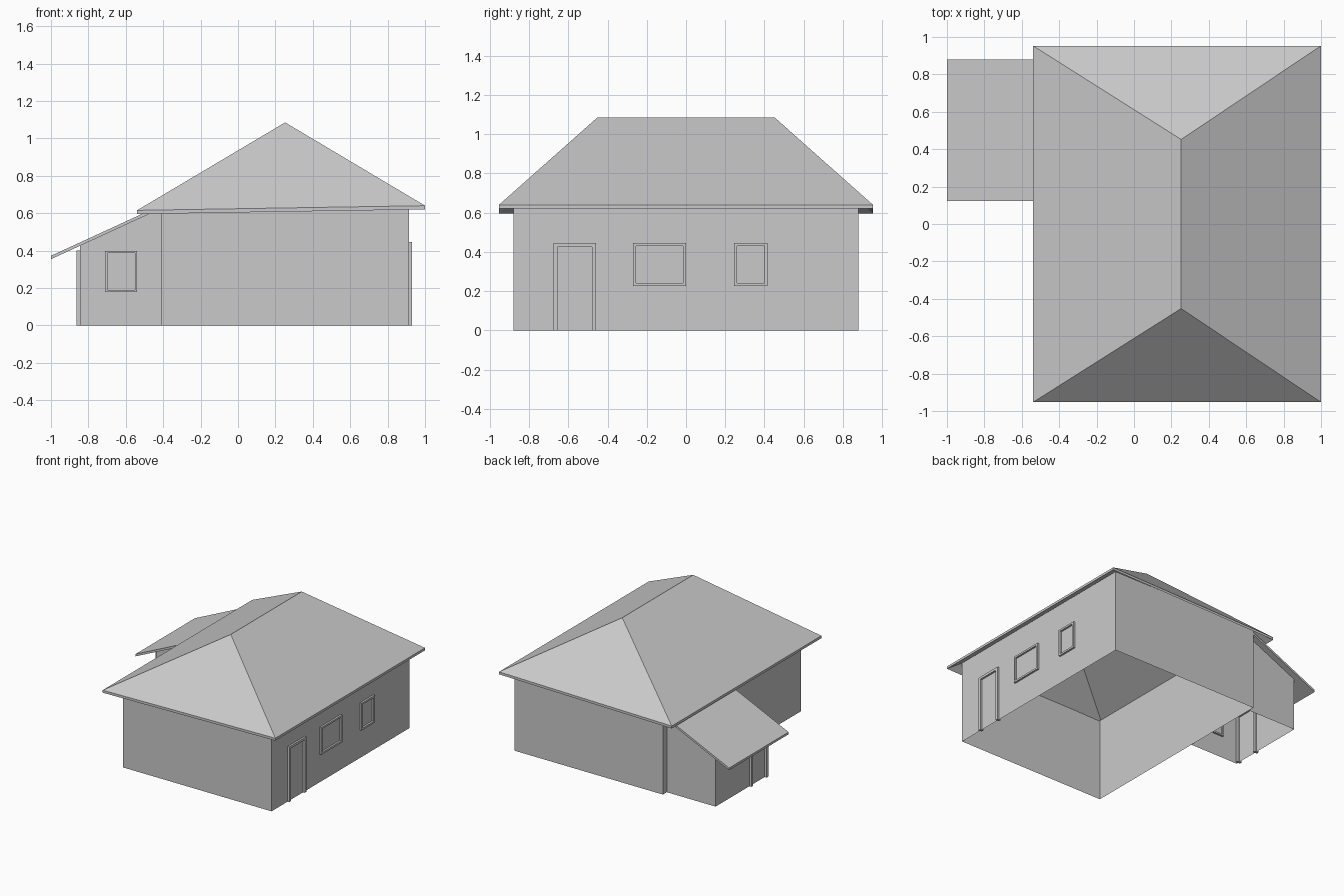
import bpy
import bmesh
from mathutils import Vector

cube = bpy.data.objects.get("Cube")
if cube:
    bpy.data.objects.remove(cube, do_unlink=True)

GREY = (0.59, 0.59, 0.59, 1.0)
plaster = bpy.data.materials.new("plain_grey")
plaster.use_nodes = True
plaster.diffuse_color = GREY
plaster.node_tree.nodes["Principled BSDF"].inputs["Base Color"].default_value = GREY


def finish(name, bm):
    """Turn a bmesh into a named, flat-shaded object."""
    bmesh.ops.recalc_face_normals(bm, faces=bm.faces)
    mesh = bpy.data.meshes.new(name)
    bm.to_mesh(mesh)
    bm.free()
    mesh.materials.append(plaster)
    obj = bpy.data.objects.new(name, mesh)
    bpy.context.collection.objects.link(obj)
    return obj


def slab(name, points, faces, drop):
    """Sheet of faces thickened straight down."""
    bm = bmesh.new()
    verts = [bm.verts.new(p) for p in points]
    sheet = [bm.faces.new([verts[i] for i in f]) for f in faces]
    copy = bmesh.ops.extrude_face_region(bm, geom=sheet, use_keep_orig=True)
    lower = [g for g in copy["geom"] if isinstance(g, bmesh.types.BMVert)]
    bmesh.ops.translate(bm, verts=lower, vec=(0, 0, -drop))
    return finish(name, bm)


def walls(name, plan, top, closed):
    """Thin walls along a plan, without floor; top gives the height at x."""
    bm = bmesh.new()
    low = [bm.verts.new((x, y, 0)) for x, y in plan]
    high = [bm.verts.new((x, y, top(x))) for x, y in plan]
    n = len(plan)
    for i in range(n if closed else n - 1):
        j = (i + 1) % n
        bm.faces.new((low[i], low[j], high[j], high[i]))
    return finish(name, bm)


def frame(name, origin, along, out, a0, a1, z0, z1, width, depth=0.015):
    """Ring of four bars (three for a door) straddling a wall."""
    origin, along, out = Vector(origin), Vector(along), Vector(out)
    bars = [(a0, a0 + width, z0, z1), (a1 - width, a1, z0, z1),
            (a0 + width, a1 - width, z1 - width, z1)]
    if z0 > 0:
        bars.append((a0 + width, a1 - width, z0, z0 + width))
    bm = bmesh.new()
    for s0, s1, b0, b1 in bars:
        for v in bmesh.ops.create_cube(bm, size=1)["verts"]:
            a = s1 if v.co.x > 0 else s0
            d = depth if v.co.y > 0 else -depth
            z = b1 if v.co.z > 0 else b0
            v.co = origin + along * a + out * d + Vector((0, 0, z))
    return finish(name, bm)


# Main hipped roof, its right eave a little higher than the left
L, R, E = -0.54, 1.0, 0.953
ridge_x, ridge_y, ridge_z = 0.252, 0.452, 1.085
slab("main_roof",
     [(L, -E, 0.615), (R, -E, 0.64), (R, E, 0.64), (L, E, 0.615),
      (ridge_x, -ridge_y, ridge_z), (ridge_x, ridge_y, ridge_z)],
     [(0, 1, 4), (1, 2, 5, 4), (2, 3, 5), (3, 0, 4, 5)], 0.02)

# Main walls
W0, W1, D = -0.41, 0.915, 0.88
walls("main_walls", [(W0, -D), (W1, -D), (W1, D), (W0, D)],
      lambda x: 0.668, True)


# Lean-to roof and walls
def lean_to_top(x):
    return 0.372 + (x + 1) * 0.46


A0, Y0, Y1 = -0.845, 0.17, 0.83
slab("lean_to_roof",
     [(x, y, lean_to_top(x)) for x, y in
      ((-1, 0.122), (W0, 0.122), (W0, 0.88), (-1, 0.88))],
     [(0, 1, 2, 3)], 0.018)
walls("lean_to_walls", [(W0, Y0), (A0, Y0), (A0, Y1), (W0, Y1)],
      lambda x: lean_to_top(x) - 0.015, False)

# Door and window frames
right_wall = ((W1, 0, 0), (0, 1, 0), (1, 0, 0))
frame("main_door_frame", *right_wall, -0.675, -0.458, 0, 0.445, 0.02)
frame("wide_window_frame", *right_wall, -0.27, 0.0, 0.225, 0.445, 0.015)
frame("narrow_window_frame", *right_wall, 0.245, 0.415, 0.225, 0.445, 0.015)
frame("lean_to_window_frame", (0, Y0, 0), (1, 0, 0), (0, -1, 0),
      -0.71, -0.54, 0.178, 0.398, 0.012)
frame("lean_to_door_frame", (A0, 0, 0), (0, 1, 0), (-1, 0, 0),
      0.185, 0.40, 0, 0.40, 0.02, 0.018)
